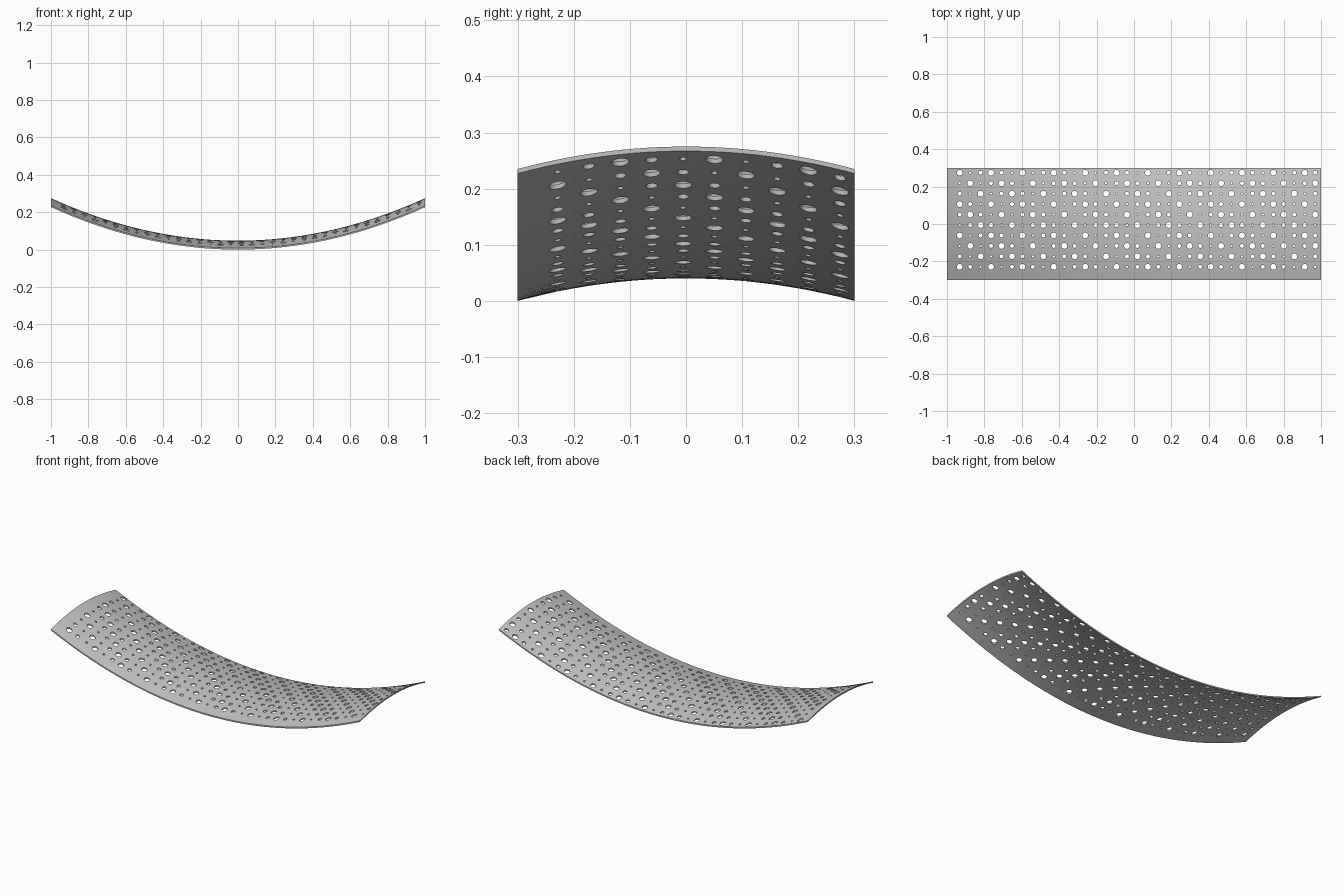
import bpy
import bmesh
import math

cube = bpy.data.objects.get("Cube")
if cube:
    bpy.data.objects.remove(cube, do_unlink=True)

COLS, ROWS, SIDES = 35, 10, 16
STEP = 0.0559
X0, Y0 = -0.932, -0.229
THICK = 0.008


def saddle(x, y):
    return 0.048 + 0.227 * x * x - 0.443 * y * y


def cell_lines(first, count, limit):
    """Borders between cells, with the outer cells stretched to the panel edge."""
    inner = [first + (k - 0.5) * STEP for k in range(1, count)]
    return [-limit] + inner + [limit]


def hole_radius(i, j):
    """Large holes run along diagonals, with smaller ones between them."""
    if (i + j) % 3 == 0:
        return 0.0155
    return 0.0105 if (i + j) % 2 else 0.006


# Pierced sheet: one ring of quads around each hole
bm = bmesh.new()
xs = cell_lines(X0, COLS, 1.0)
ys = cell_lines(Y0, ROWS, 0.3)
for i in range(COLS):
    for j in range(ROWS):
        cx, cy, r = X0 + i * STEP, Y0 + j * STEP, hole_radius(i, j)
        outer, inner = [], []
        for k in range(SIDES):
            a = 2 * math.pi * k / SIDES
            c, s = math.cos(a), math.sin(a)
            m = max(abs(c), abs(s))
            x = xs[i] + (xs[i + 1] - xs[i]) * (c / m + 1) / 2
            y = ys[j] + (ys[j + 1] - ys[j]) * (s / m + 1) / 2
            outer.append(bm.verts.new((x, y, 0)))
            inner.append(bm.verts.new((cx + r * c, cy + r * s, 0)))
        for k in range(SIDES):
            n = (k + 1) % SIDES
            bm.faces.new((outer[k], outer[n], inner[n], inner[k]))
bmesh.ops.remove_doubles(bm, verts=bm.verts[:], dist=0.0002)

# Bend to the saddle and give it thickness
for v in bm.verts:
    v.co.z = saddle(v.co.x, v.co.y)
result = bmesh.ops.extrude_face_region(bm, geom=bm.faces[:], use_keep_orig=True)
for v in result["geom"]:
    if isinstance(v, bmesh.types.BMVert):
        v.co.z -= THICK
bmesh.ops.recalc_face_normals(bm, faces=bm.faces[:])

mesh = bpy.data.meshes.new("perforated_panel")
bm.to_mesh(mesh)
bm.free()
panel = bpy.data.objects.new("perforated_panel", mesh)
bpy.context.collection.objects.link(panel)

# Plain grey metal
grey = bpy.data.materials.new("light_grey")
grey.use_nodes = True
colour = (0.55, 0.55, 0.55, 1)
grey.diffuse_color = colour
grey.node_tree.nodes["Principled BSDF"].inputs["Base Color"].default_value = colour
mesh.materials.append(grey)

bpy.ops.object.select_all(action="DESELECT")
panel.select_set(True)
bpy.context.view_layer.objects.active = panel
bpy.ops.object.shade_smooth_by_angle(angle=math.radians(30))
